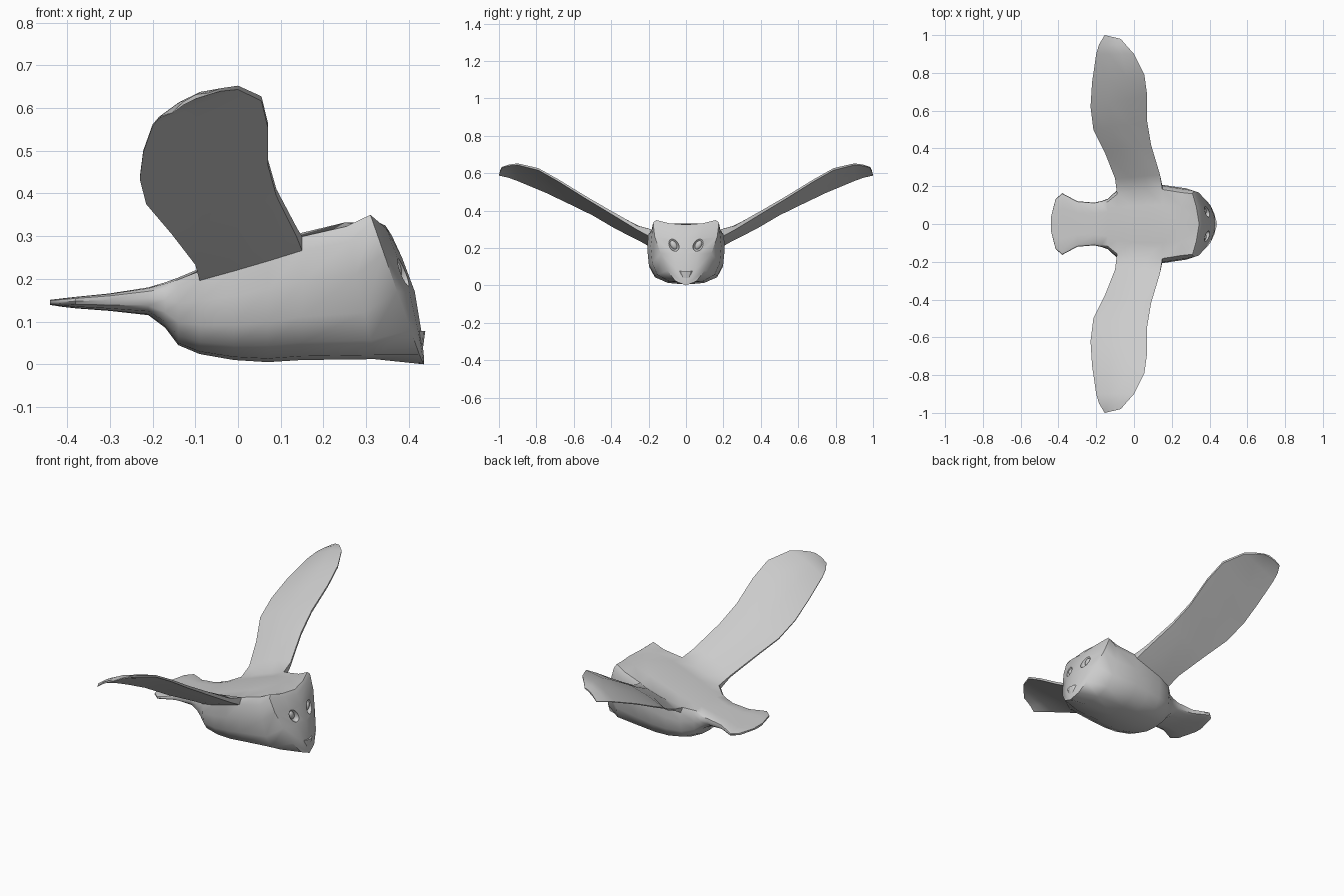
import bpy, bmesh
from mathutils import Vector

if "Cube" in bpy.data.objects:
    bpy.data.objects.remove(bpy.data.objects["Cube"])

bm = bmesh.new()


def strip(a, b):
    for i in range(len(a) - 1):
        bm.faces.new((a[i], a[i + 1], b[i + 1], b[i]))


# Face rim (half outline, crown to chin): the sheared front end of the body
RIM = [(0, .325), (.09, .332), (.16, .35), (.176, .335), (.167, .26),
       (.135, .17), (.1, .08), (.055, .022), (0, 0)]
rim = []
for j, (y, z) in enumerate(RIM):
    x = {0: .345, 1: .33, 8: .435}.get(j, .31 + (.35 - z) * .35)
    rim.append(bm.verts.new((x, y, z)))

# Body and tail: half sections (x, half width, top z, bottom z, forward lean)
UNIT = [(0, 1), (.5, 1), (.9, .97), (1, .86), (1.02, .62), (.98, .34), (.83, .14), (.48, .03), (0, 0)]
BODY = [(.25, .185, .332, .012, .07), (.15, .203, .308, .01, 0), (.07, .2, .28, .005, 0),
        (-.01, .195, .252, .01, 0), (-.09, .175, .224, .024, 0), (-.14, .13, .203, .045, 0),
        (-.17, .12, .192, .085, 0), (-.21, .111, .18, .115, 0), (-.30, .118, .166, .125, 0),
        (-.38, .16, .158, .131, 0), (-.415, .13, .154, .135, 0), (-.44, .035, .151, .139, 0)]
rings = [rim]
for x, w, top, bot, lean in BODY:
    rings.append([bm.verts.new((x + lean * (1 - v), w * u, bot + v * (top - bot))) for u, v in UNIT])
for i in range(len(rings) - 1):
    a, b = rings[i], rings[i + 1]
    if 2 <= i <= 4:                      # leave an opening for the wing root
        strip(a[:3], b[:3])
        strip(a[3:], b[3:])
    else:
        strip(a, b)
bm.faces.new(rings[-1])

# Bulging face disc
rows = [[rim[2], rim[1], rim[0]]]
for j, (cx, cz) in enumerate([(.36, .302), (.384, .25), (.414, .17), (.429, .08), (.435, .022)], 3):
    e = rim[j].co
    mid = bm.verts.new((e.x + .7 * (cx - e.x), e.y * .5, (e.z + cz) / 2))
    rows.append([rim[j], mid, bm.verts.new((cx, 0, cz))])
for a, b in zip(rows, rows[1:]):
    strip(a, b)
for k in range(2):
    bm.faces.new((rows[-1][k], rows[-1][k + 1], rim[8]))

# Wing: leading edge point, trailing edge point, thickness
WING = [(.138, .26, .308, -.1, .24, .238, .05), (.09, .42, .402, -.155, .38, .308, .036),
        (.07, .54, .473, -.215, .50, .378, .03), (.07, .68, .56, -.23, .62, .436, .026),
        (.055, .79, .622, -.222, .75, .498, .024), (0, .9, .648, -.2, .9, .56, .02),
        (-.04, .945, .643, -.185, .95, .578, .015), (-.07, .98, .633, -.155, 1.0, .588, .01)]
prev = [rings[i][2] for i in range(2, 6)] + [rings[i][3] for i in range(5, 1, -1)]
for s in WING:
    le, te, th = Vector(s[:3]), Vector(s[3:6]), s[6]
    up, low = [], []
    for t, f in ((0, .45), (.33, 1), (.67, .8), (1, .2)):
        p = le.lerp(te, t) + Vector((0, 0, .04 * t * (1 - t)))
        d = Vector((0, 0, th * f / 2))
        up.append(bm.verts.new(p + d))
        low.append(bm.verts.new(p - d))
    loop = up + low[::-1]
    strip(prev + prev[:1], loop + loop[:1])
    prev = loop
for i in range(3):
    bm.faces.new((prev[i], prev[i + 1], prev[6 - i], prev[7 - i]))

bmesh.ops.recalc_face_normals(bm, faces=bm.faces)
mesh = bpy.data.meshes.new("owl_body")
bm.to_mesh(mesh)
bm.free()
body = bpy.data.objects.new("owl_body", mesh)
bpy.context.collection.objects.link(body)


def activate(ob):
    bpy.ops.object.select_all(action='DESELECT')
    ob.select_set(True)
    bpy.context.view_layer.objects.active = ob


def ellipsoid(name, loc, scale, rot):
    bpy.ops.mesh.primitive_uv_sphere_add(segments=20, ring_count=12, radius=1, location=loc, rotation=(rot, 0, 0))
    ob = bpy.context.object
    ob.name, ob.scale = name, scale
    bpy.ops.object.shade_smooth()
    return ob


# Mirror the half body
activate(body)
m = body.modifiers.new("mirror", 'MIRROR')
m.use_axis = (False, True, False)
m.merge_threshold = .0005
bpy.ops.object.modifier_apply(modifier="mirror")
bm = bmesh.new()
bm.from_mesh(body.data)
bmesh.ops.recalc_face_normals(bm, faces=bm.faces)
bm.to_mesh(body.data)
bm.free()

# Slanted eye sockets with eyeballs
for side, label in ((1, "left"), (-1, "right")):
    cutter = ellipsoid("socket_cutter", (.392, .068 * side, .22), (.026, .026, .042), -.55 * side)
    cutter.hide_render = True
    activate(body)
    b = body.modifiers.new("socket", 'BOOLEAN')
    b.operation, b.solver, b.object = 'DIFFERENCE', 'EXACT', cutter
    bpy.ops.object.modifier_apply(modifier="socket")
    bpy.data.objects.remove(cutter)
    ellipsoid(label + "_eye", (.37, .066 * side, .216), (.014, .017, .026), -.55 * side)
activate(body)
bpy.ops.object.shade_smooth_by_angle(angle=.7)

# Beak
bpy.ops.mesh.primitive_cone_add(vertices=8, radius1=.034, radius2=.008, depth=.075, location=(.425, 0, .04), rotation=(3.14159, 0, 0))
beak = bpy.context.object
beak.name, beak.scale = "beak", (.4, 1, 1)
bpy.ops.object.shade_smooth_by_angle(angle=.7)
